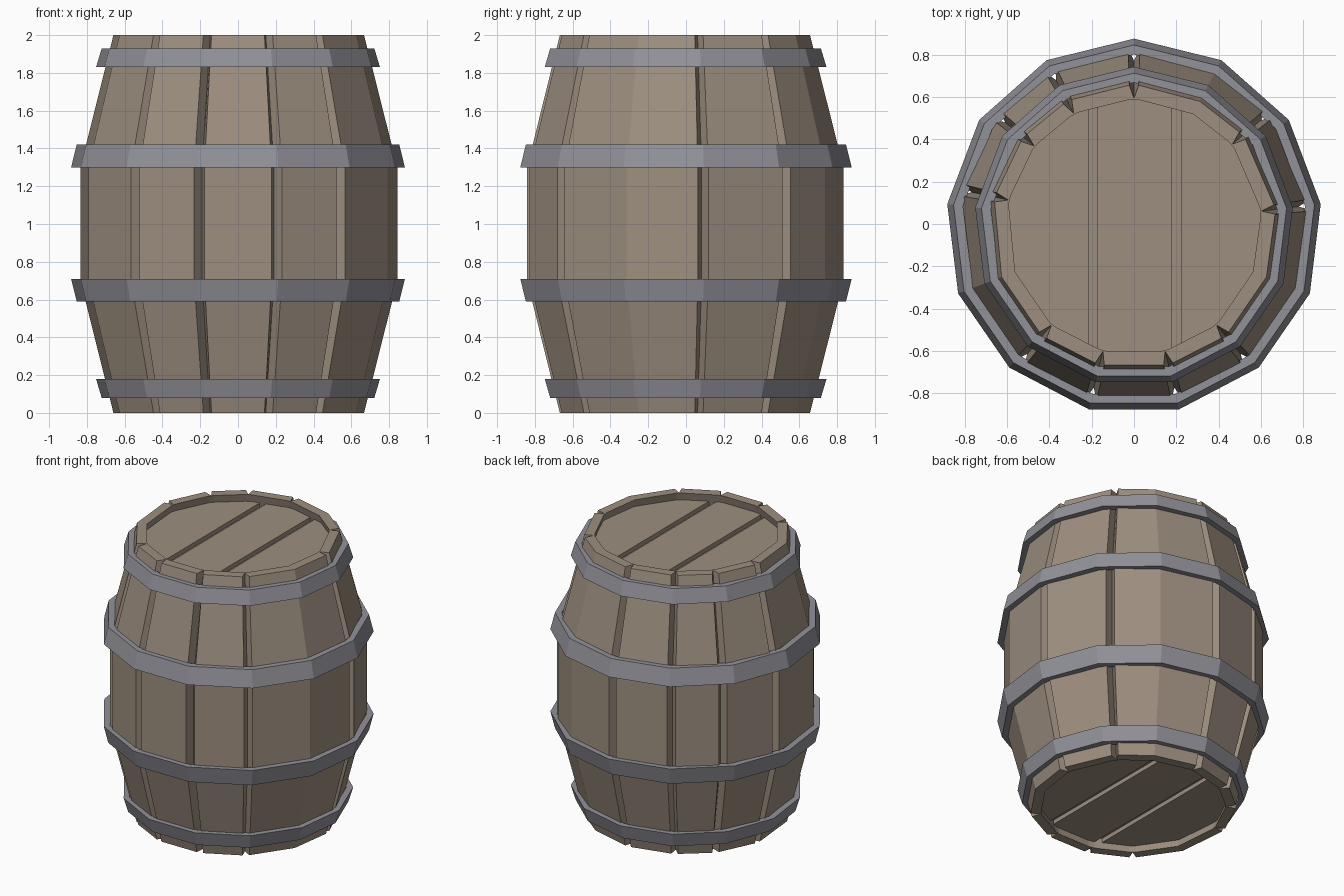
import bpy, bmesh, math

if "Cube" in bpy.data.objects:
    bpy.data.objects.remove(bpy.data.objects["Cube"])

OY = -0.013            # the 13-gon's centre, so that the bounds sit on y = 0
INSET = 0.068          # stave thickness


def material(name, rgb):
    m = bpy.data.materials.new(name)
    m.diffuse_color = (*rgb, 1)
    m.use_nodes = True
    m.node_tree.nodes["Principled BSDF"].inputs["Base Color"].default_value = m.diffuse_color
    return m


wood = material("brown wood", (0.34, 0.275, 0.215))
iron = material("grey iron", (0.285, 0.285, 0.32))


def finish(bm, name, mat):
    bmesh.ops.recalc_face_normals(bm, faces=bm.faces)
    me = bpy.data.meshes.new(name)
    bm.to_mesh(me)
    bm.free()
    me.materials.append(mat)
    ob = bpy.data.objects.new(name, me)
    bpy.context.collection.objects.link(ob)
    return ob


def polar(deg, r, z):
    a = math.radians(deg)
    return (r * math.cos(a), OY + r * math.sin(a), z)


def skin(name, loops, mat):
    """Skin a closed series of rings (a torus of straight facets)."""
    bm = bmesh.new()
    rings = [[bm.verts.new(p) for p in loop] for loop in loops]
    n = len(rings[0])
    for i, a in enumerate(rings):
        b = rings[(i + 1) % len(rings)]
        for k in range(n):
            j = (k + 1) % n
            bm.faces.new((a[k], a[j], b[j], b[k]))
    return finish(bm, name, mat)


# Staves: ten uneven planks, parted by V grooves; three wide ones bend mid-way
GROOVES = [7, 40, 90, 118, 141, 168, 230, 256, 284, 310]
BENDS = [62.3, 200.8, 339.2]
section = sorted([(a, True) for a in GROOVES] + [(a, False) for a in BENDS])


def stave_ring(r, z, inner):
    pts = []
    for a, groove in section:
        low = polar(a, r - INSET, z)
        if not groove:
            pts.append(low if inner else polar(a, r, z))
        elif inner:
            d = 1.9
            pts += [polar(a - d, r - INSET, z), low, polar(a + d, r - INSET, z)]
        else:
            d = 1.9
            pts += [polar(a - d, r, z), polar(a, r - INSET + 0.006, z), polar(a + d, r, z)]
    return pts


PROFILE = [(0.67, 0.0), (0.847, 0.7), (0.847, 1.3), (0.67, 2.0)]
skin("staves", [stave_ring(r, z, False) for r, z in PROFILE]
     + [stave_ring(r, z, True) for r, z in reversed(PROFILE)], wood)


# Hoops: 13-sided flared bands, mirrored about mid height
def hoop(name, z_wide, r_wide, z_thin, r_thin, thick):
    angles = [90 + 360 * k / 13 for k in range(13)]
    prof = [(r_wide, z_wide), (r_thin, z_thin),
            (r_thin - thick, z_thin), (r_wide - thick, z_wide)]
    skin(name, [[polar(a, r, z) for a in angles] for r, z in prof], iron)


for side, f in (("upper", lambda z: z), ("lower", lambda z: 2.01 - z)):
    hoop(side + "_middle_hoop", f(1.30), 0.89, f(1.42), 0.86, 0.045)
    hoop(side + "_end_hoop", f(1.83), 0.757, f(1.93), 0.727, 0.045)


# Heads: recessed round boards, three planks over a backing disc
def slab(name, x0, x1, z0, z1):
    bm = bmesh.new()
    pts = [polar(a, 0.62, z0) for a, _ in section]
    bm.faces.new([bm.verts.new(p) for p in pts])
    for x, s in ((x0, -1), (x1, 1)):
        bmesh.ops.bisect_plane(bm, geom=bm.verts[:] + bm.edges[:] + bm.faces[:],
                               plane_co=(x, 0, 0), plane_no=(s, 0, 0), clear_outer=True)
    top = bmesh.ops.extrude_face_region(bm, geom=bm.faces[:], use_keep_orig=True)
    for v in (g for g in top["geom"] if isinstance(g, bmesh.types.BMVert)):
        v.co.z = z1
    finish(bm, name, wood)


for side, f in (("top", lambda z: z), ("bottom", lambda z: 2.0 - z)):
    slab(side + "_head_backing", -1, 1, f(1.88), f(1.915))
    for i, (x0, x1) in enumerate(((-1, -0.215), (-0.172, 0.18), (0.223, 1))):
        slab(f"{side}_head_plank_{i + 1}", x0, x1, f(1.915), f(1.945))
